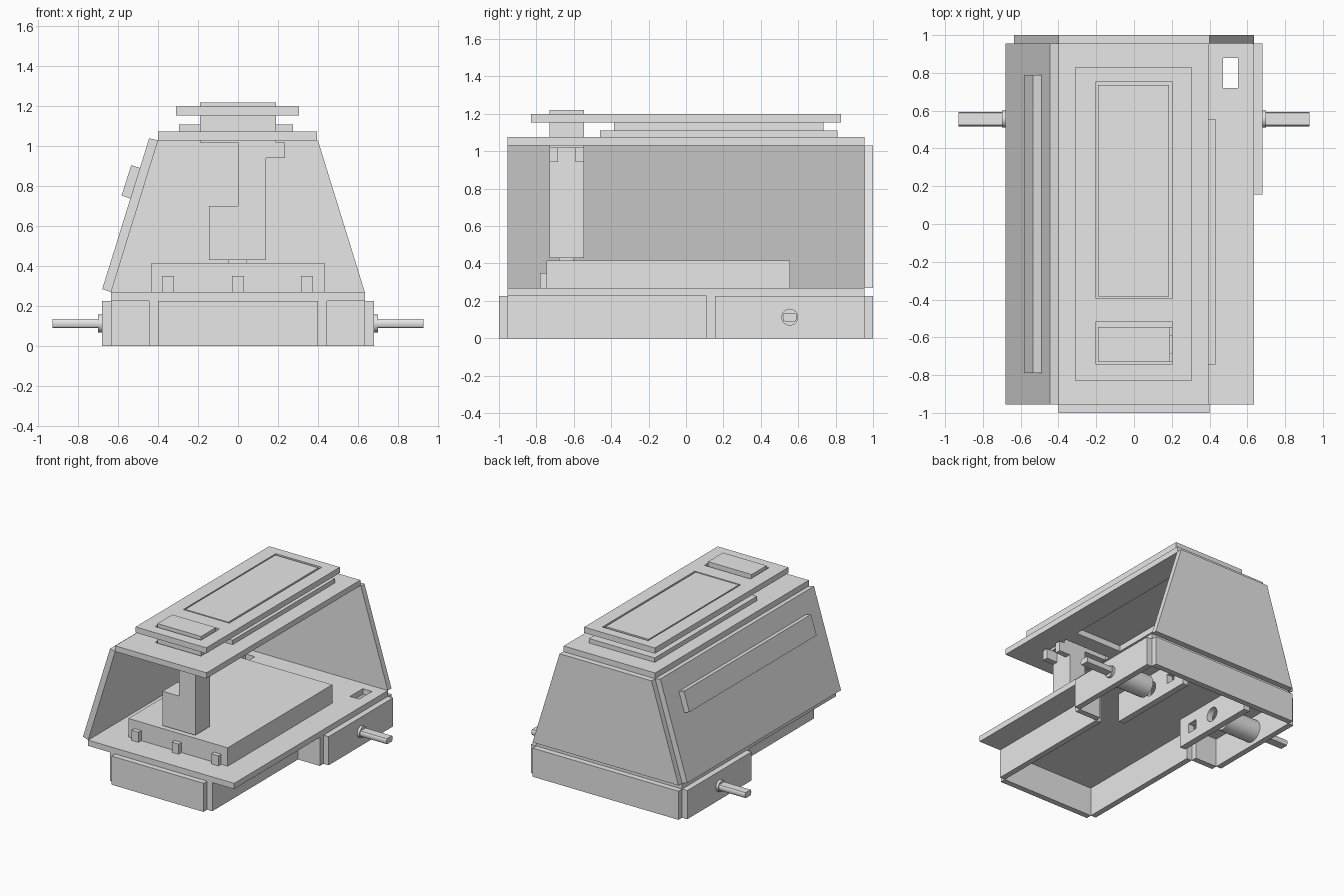
import bpy
import bmesh
from mathutils import Matrix, Vector

cube = bpy.data.objects.get("Cube")
if cube:
    bpy.data.objects.remove(cube, do_unlink=True)

grey = bpy.data.materials.new("plain_grey")
grey.use_nodes = True
grey.diffuse_color = (0.8, 0.8, 0.8, 1)
grey.node_tree.nodes["Principled BSDF"].inputs["Base Color"].default_value = (0.8, 0.8, 0.8, 1)


def finish(name, bm):
    bmesh.ops.recalc_face_normals(bm, faces=bm.faces)
    mesh = bpy.data.meshes.new(name)
    bm.to_mesh(mesh)
    bm.free()
    mesh.materials.append(grey)
    obj = bpy.data.objects.new(name, mesh)
    bpy.context.collection.objects.link(obj)
    return obj


def prism(name, profile, y0, y1):
    """Extrude an (x, z) profile along y."""
    bm = bmesh.new()
    face = bm.faces.new([bm.verts.new((x, y0, z)) for x, z in profile])
    out = bmesh.ops.extrude_face_region(bm, geom=[face])
    verts = [v for v in out["geom"] if isinstance(v, bmesh.types.BMVert)]
    bmesh.ops.translate(bm, verts=verts, vec=(0, y1 - y0, 0))
    return finish(name, bm)


def box(name, xs, ys, zs):
    (x0, x1), (z0, z1) = sorted(xs), zs
    return prism(name, [(x0, z0), (x1, z0), (x1, z1), (x0, z1)], *ys)


def rod(name, x0, x1, radius, flat=None):
    """Cylinder along x on the axle line, optionally with flats top and bottom."""
    bm = bmesh.new()
    turn = Matrix.Rotation(1.5707963, 4, "Y")
    bmesh.ops.create_cone(bm, cap_ends=True, segments=32, radius1=radius, radius2=radius,
                          depth=abs(x1 - x0), matrix=turn)
    for v in bm.verts:
        if flat:
            v.co.z = max(-flat, min(flat, v.co.z))
        v.co += Vector(((x0 + x1) / 2, AXLE_Y, AXLE_Z))
    obj = finish(name, bm)
    bpy.ops.object.select_all(action="DESELECT")
    obj.select_set(True)
    bpy.context.view_layer.objects.active = obj
    bpy.ops.object.shade_smooth_by_angle(angle=0.6)
    return obj


def cut(obj, *cutters):
    bpy.context.view_layer.objects.active = obj
    for cutter in cutters:
        mod = obj.modifiers.new("hole", "BOOLEAN")
        mod.operation = "DIFFERENCE"
        mod.solver = "EXACT"
        mod.object = cutter
        bpy.ops.object.modifier_apply(modifier=mod.name)
        bpy.data.objects.remove(cutter, do_unlink=True)


AXLE_Y, AXLE_Z = 0.555, 0.113
SKIRT = (0, 0.225)
FLOOR = (0.225, 0.27)
ROOF = (1.03, 1.075)
LID = (1.155, 1.2)

# Floor with cable slots, raised tray and its front tabs
floor = box("floor_plate", (-0.635, 0.635), (-0.955, 0.955), FLOOR)
cut(floor, *[box("slot_cutter", (s * 0.47, s * 0.55), (0.72, 0.88), (0.1, 0.4)) for s in (1, -1)])
box("raised_tray", (-0.432, 0.432), (-0.745, 0.555), (0.27, 0.415))
for i, x in enumerate((-0.35, 0, 0.345)):
    box(f"tray_tab_{i + 1}", (x - 0.03, x + 0.03), (-0.78, -0.745), (0.27, 0.35))

# Skirt: narrow front half, wide back half
box("front_skirt", (-0.4, 0.4), (-1, -0.955), SKIRT)
box("back_skirt", (-0.635, 0.635), (0.955, 1), SKIRT)
for side, s in (("left", 1), ("right", -1)):
    box(f"{side}_narrow_skirt", (s * 0.4, s * 0.445), (-0.955, 0.11), SKIRT)
    box(f"{side}_step_skirt", (s * 0.445, s * 0.635), (0.11, 0.155), SKIRT)
    box(f"{side}_wide_skirt", (s * 0.635, s * 0.68), (0.155, 0.955), SKIRT)

    # Drive unit: motor, collar, flattened shaft and bracket
    rod(f"{side}_motor", s * 0.36, s * 0.635, 0.085)
    rod(f"{side}_collar", s * 0.675, s * 0.7, 0.045)
    rod(f"{side}_shaft", s * 0.69, s * 0.93, 0.038, flat=0.022)
    bracket = box(f"{side}_bracket", (s * 0.26, s * 0.31), (0.2, 0.91), SKIRT)
    hole_y = AXLE_Y + s * 0.22
    cut(bracket, rod("round_cutter", s * 0.2, s * 0.35, 0.055),
        box("square_cutter", (s * 0.2, s * 0.35), (hole_y - 0.04, hole_y + 0.04), (0.075, 0.15)))

# Upright back wall and leaning side wall with its rail
prism("back_wall", [(-0.635, 0.27), (0.635, 0.27), (0.4, 1.03), (-0.4, 1.03)], 0.955, 1)
prism("side_wall", [(-0.68, 0.285), (-0.635, 0.27), (-0.4, 1.03), (-0.445, 1.04)], -0.955, 0.955)
prism("side_rail", [(-0.583, 0.753), (-0.538, 0.738), (-0.49, 0.892), (-0.535, 0.905)], -0.79, 0.79)

# Roof and raised lid, each with openings for hatch and periscope
HATCH_HOLE = ((-0.2, 0.2), (-0.395, 0.755))
HEAD_HOLE = ((-0.2, 0.2), (-0.745, -0.515))
roof = box("roof_plate", (-0.4, 0.395), (-0.955, 0.955), ROOF)
lid = box("lid_plate", (-0.31, 0.305), (-0.83, 0.83), LID)
for plate in (roof, lid):
    cut(plate, *[box("opening_cutter", *hole, (0.95, 1.4)) for hole in (HATCH_HOLE, HEAD_HOLE)])
box("hatch_base", (-0.295, 0.275), (-0.46, 0.81), (1.075, 1.11))
box("hatch", (-0.19, 0.185), (-0.385, 0.735), (1.11, 1.2))

# Periscope: foot, stepped column, two side lugs and head
PERISCOPE_Y = (-0.73, -0.545)
box("periscope_foot", (-0.05, 0.045), (-0.68, -0.6), (0.415, 0.43))
prism("periscope_column", [(-0.145, 0.43), (0.14, 0.43), (0.14, 1.02),
                           (0, 1.02), (0, 0.7), (-0.145, 0.7)], *PERISCOPE_Y)
for name, ys in (("front", (-0.73, -0.685)), ("back", (-0.59, -0.545))):
    box(f"{name}_lug", (0.14, 0.235), ys, (0.942, 1.02))
box("periscope_head", (-0.19, 0.19), PERISCOPE_Y, (1.02, 1.22))
